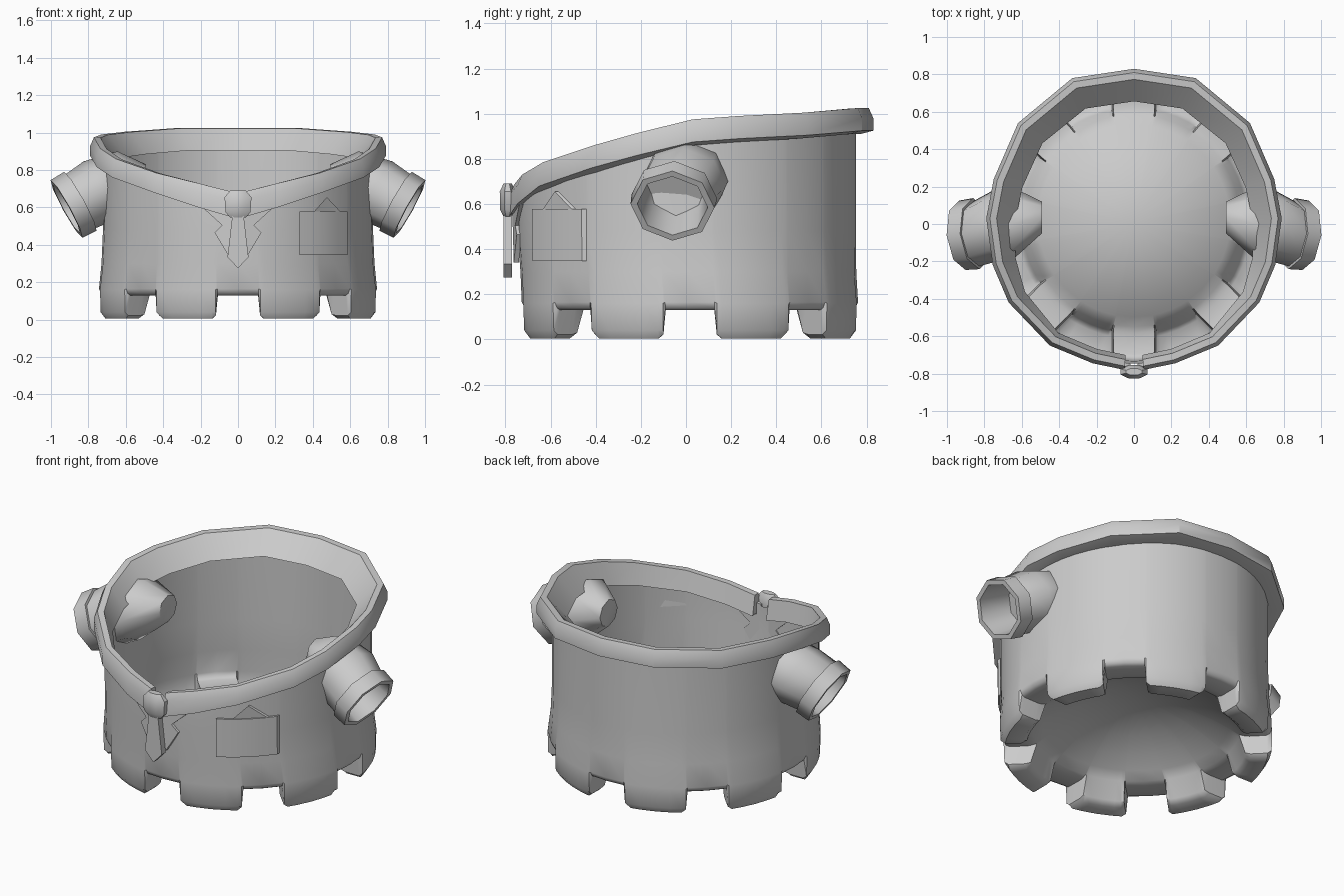
import bpy, bmesh, math
from mathutils import Vector

if "Cube" in bpy.data.objects:
    bpy.data.objects.remove(bpy.data.objects["Cube"])

RX, RY = 0.722, 0.75          # body ellipse
CY = 0.02                     # collar centre

grey = bpy.data.materials.new("plain_grey")
grey.diffuse_color = (0.6, 0.6, 0.6, 1)
grey.use_nodes = True
grey.node_tree.nodes["Principled BSDF"].inputs["Base Color"].default_value = grey.diffuse_color


def make(name, verts, faces, angle=35):
    mesh = bpy.data.meshes.new(name)
    mesh.from_pydata([tuple(v) for v in verts], [], faces)
    bm = bmesh.new()
    bm.from_mesh(mesh)
    bmesh.ops.recalc_face_normals(bm, faces=bm.faces)
    bm.to_mesh(mesh)
    bm.free()
    mesh.shade_smooth()
    mesh.set_sharp_from_angle(angle=math.radians(angle))
    mesh.materials.append(grey)
    ob = bpy.data.objects.new(name, mesh)
    bpy.context.collection.objects.link(ob)
    return ob


def loft(rings, closed=True):
    """Quads between successive rings of equal length."""
    n = len(rings[0])
    verts = [v for r in rings for v in r]
    faces = []
    for i in range(len(rings) - 1):
        for j in range(n if closed else n - 1):
            k = (j + 1) % n
            faces.append((i * n + j, i * n + k, (i + 1) * n + k, (i + 1) * n + j))
    return verts, faces


def lerp_table(table, v):
    for (a, za), (b, zb) in zip(table, table[1:]):
        if v <= b:
            return za + (zb - za) * max(0, (v - a) / (b - a))
    return table[-1][1]


# collar outline: x, y, top height, from back centre to front opening
half = [(0, .83, 1.025), (.33, .78, 1.025), (.62, .54, 1.005), (.75, .24, .99),
        (.79, .03, .975), (.755, -.22, .915), (.67, -.42, .86),
        (.45, -.65, .785), (.22, -.745, .73), (.05, -.78, .688)]
slope = sorted((y, z) for x, y, z in half)

# jacket body: wall, hollow teeth and domed floor in one polar shell
tooth = [(1.02, .16), (1.015, .04), (.985, .005), (.86, .005), (.82, .03), (.775, .14)]
gap = [(1.015, .165), (1.0, .14), (.975, .13), (.85, .13), (.82, .132), (.775, .14)]
cols = []
for k in range(8):
    for off in (-8.5, 0, 8.5, 9.2, 11, 16, 22.5, 29, 34, 35.8):
        shift = 0 if off in (0, 16, 22.5, 29) else (2.3 if 0 < off < 20 else -2.3)
        top = lerp_table(slope, -RY * math.cos(math.radians(45 * k + off)) * 1.04) - .07
        prof = [(1.0, top), (1.0, .48), (1.003, .3)]
        if off > 9:
            lift = .018 if off in (9.2, 35.8) else 0
            prof += [(f, max(z, .005 + lift)) for f, z in tooth]
        else:
            prof += gap
        prof += [(f, .14 + .2 * (1 - (f / .775) ** 2)) for f in (.7, .58, .42, .22)]
        col = []
        for f, z in prof:
            a = math.radians(45 * k + off + shift * min(1, max(0, (1 - f) / .2)))
            low = min(1, max(0, (.45 - z) / .3))      # lower part sits further back
            col.append([(RX + .011 * low) * f * math.sin(a),
                        .003 + .015 * low - (RY - .017 * low) * f * math.cos(a), z])
        cols.append(col)
rings = [list(r) for r in zip(*cols)]
verts, faces = loft(rings)
n = len(cols)
base = len(verts) - n
verts.append((0, .018, .34))
faces += [(base + j, base + (j + 1) % n, len(verts) - 1) for j in range(n)]
make("jacket_body", verts, faces, 42)

# collar: band swept round the opening, its inner face leaning in at back and sides
path = half[::-1] + [(-x, y, z) for x, y, z in half[1:]]
rings = []
for x, y, z in path:
    inner = lerp_table([(-.66, .9), (-.42, .87), (.03, .80), (.83, .785)], y)
    drop = lerp_table([(-.78, -.135), (-.65, -.105), (-.4, -.1)], y)
    section = [(1.0, drop), (1.0, -.045), (.975, 0), (.93, -.002), (inner, -.12), (.93, -.115)]
    rings.append([(x * f, CY + (y - CY) * f, z + dz) for f, dz in section])
verts, faces = loft(rings)
faces += [tuple(range(6)), tuple(range(len(verts) - 6, len(verts)))]
make("collar", verts, faces, 30)

# sleeves: upright tapered inside end, slanted tube, cuff band and hollow opening
axis = Vector((.87, -.1, -.48)).normalized()
tip = Vector((.917, -.06, .592))
level = Vector((1, 0, 0))
stations = [(Vector((.492, .035, .75)), .08, level), (Vector((.645, .003, .72)), .18, level),
            (Vector((.74, -.01, .69)), .178, axis), (tip - axis * .085, .165, axis),
            (tip - axis * .085, .18, axis), (tip, .176, axis), (tip, .148, axis),
            (tip - axis * .2, .13, axis)]
for name, side in (("right_sleeve", 1), ("left_sleeve", -1)):
    rings = []
    for c, r, d in stations:
        u = d.cross(Vector((0, 1, 0))).normalized()
        v = d.cross(u)
        ring = []
        for j in range(8):
            a = math.tau * j / 8
            p = c + (u * math.cos(a) + v * math.sin(a) * 1.06) * r
            ring.append((p.x * side, p.y, p.z))
        rings.append(ring)
    verts, faces = loft(rings)
    faces += [tuple(range(8)), tuple(range(len(verts) - 8, len(verts)))]
    make(name, verts, faces, 50)


def plate(name, pts, y0, y1, lean=0):
    """Flat outline in x, z from y0 to y1; lean sweeps it back away from the middle."""
    m = len(pts)
    verts, faces = loft([[(x, y + lean * abs(x), z) for x, z in pts] for y in (y0, y1)])
    faces += [tuple(range(m)), tuple(range(m, 2 * m))]
    return make(name, verts, faces, 20)


# lapels with a notch, mirrored
lapel = [(.02, .63), (.19, .65), (.19, .60), (.085, .505), (.125, .465), (.05, .34), (.025, .5)]
plate("right_lapel", lapel, -.772, -.75, .18)
plate("left_lapel", [(-x, z) for x, z in lapel], -.772, -.75, .18)

# tie blade and knot
plate("tie_blade", [(-.03, .56), (.03, .56), (.056, .335), (0, .275), (-.056, .335)], -.808, -.77)
levels = [(.545, .045, .02), (.575, .072, .036), (.655, .078, .038), (.69, .045, .02)]
rings = [[(w * math.cos(a), -.79 + d * math.sin(a), z)
          for a in (math.tau * (j + .5) / 8 for j in range(8))] for z, w, d in levels]
verts, faces = loft(rings)
faces += [tuple(range(8)), tuple(range(24, 32))]
make("tie_knot", verts, faces, 45)


def on_wall(x, z, out):
    return (x, -(RY + out) * math.sqrt(1 - (x / (RX + out)) ** 2), z)


# breast pocket curved round the wall, with folded handkerchief
xs = [.33 + .255 * i / 5 for i in range(6)]
rings = [[on_wall(x, z, o) for x in xs]
         for z, o in ((.347, .001), (.347, .012), (.577, .014), (.577, .001))]
verts, faces = loft(rings, closed=False)
for e in (0, 5):
    faces.append(tuple(e + 6 * i for i in range(4)))
make("breast_pocket", verts, faces, 35)

tri = [(.40, .57), (.555, .57), (.475, .655)]
rings = [[on_wall(x, z, o) for x, z in tri] for o in (.001, .012)]
verts, faces = loft(rings)
faces += [(0, 1, 2), (3, 4, 5)]
make("handkerchief", verts, faces, 20)
